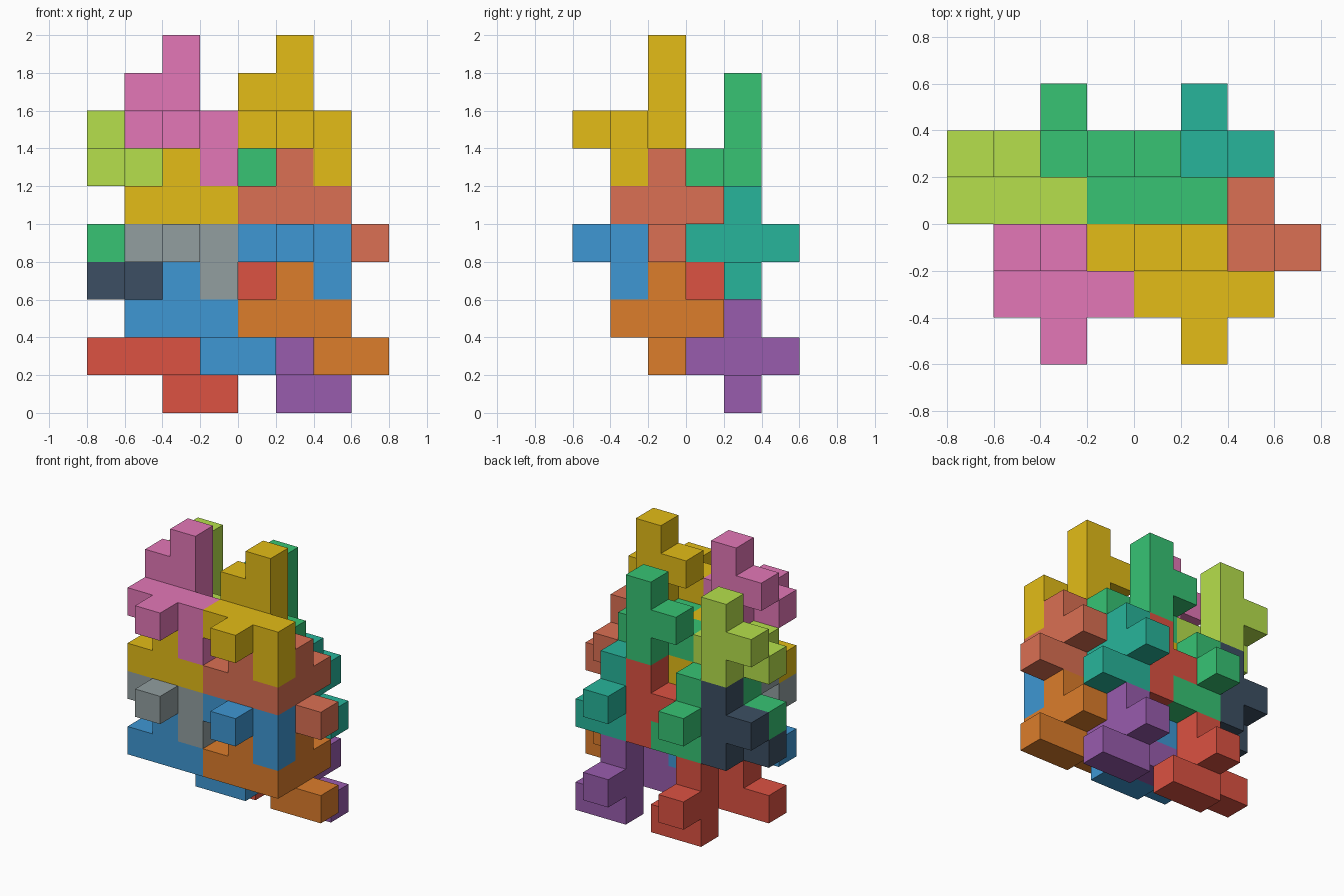
import bpy, bmesh
from mathutils import Vector

if "Cube" in bpy.data.objects:
    bpy.data.objects.remove(bpy.data.objects["Cube"])

CELL = 0.2

# Two nine-cube interlocking shapes, as grid cells (x, y, z)
HOOK_PIECE = [(0, -2, 7), (1, -2, 7), (2, -2, 7), (1, -3, 7), (2, -2, 6),
              (1, -1, 7), (1, -1, 8), (1, -1, 9), (0, -1, 8)]
BRANCH_PIECE = [(0, -2, 5), (1, -2, 5), (2, -2, 5), (1, -2, 6), (2, -1, 6),
                (2, -1, 5), (2, -1, 4), (3, -1, 4), (2, 0, 5)]

COLORS = {
    "yellow": "E3BC17", "pink": "E377B7", "blue": "3E97D3", "grey": "929FA0",
    "green": "37C474", "lime": "B6E04C", "red": "DC5242", "navy": "3C4F63",
    "coral": "DB7053", "orange": "DC7D2B", "teal": "27B59B", "purple": "995CAE",
}

# Colours by (row, layer, column): front/back, upper/lower, right/left
HOOK_COLORS = ["yellow", "pink", "blue", "grey", "green", "lime", "red", "navy"]
BRANCH_COLORS = ["coral", "yellow", "orange", "blue", "teal", "green", "purple", "red"]


def material(name):
    mat = bpy.data.materials.get(name)
    if mat is None:
        mat = bpy.data.materials.new(name)
        rgb = [int(COLORS[name][i:i + 2], 16) / 255 for i in (0, 2, 4)]
        mat.diffuse_color = [c / 12.92 if c < 0.04 else ((c + 0.055) / 1.055) ** 2.4
                             for c in rgb] + [1.0]
        mat.use_nodes = True
        mat.node_tree.nodes["Principled BSDF"].inputs["Base Color"].default_value = mat.diffuse_color
    return mat


def polycube(name, cells, offset, color):
    """Join unit cells into one shell without inner faces."""
    filled = set(cells)
    bm = bmesh.new()
    for cell in cells:
        center = Vector(cell) + Vector((0.5, 0.5, 0.5)) + Vector(offset)
        for axis in range(3):
            for sign in (-1, 1):
                step = [0, 0, 0]
                step[axis] = sign
                if tuple(c + s for c, s in zip(cell, step)) in filled:
                    continue
                corners = []
                for du, dv in ((-1, -1), (1, -1), (1, 1), (-1, 1)):
                    p = center + Vector(step) * 0.5
                    p[(axis + 1) % 3] += du * 0.5
                    p[(axis + 2) % 3] += dv * 0.5
                    corners.append(bm.verts.new(p * CELL))
                bm.faces.new(corners[::sign])
    bmesh.ops.remove_doubles(bm, verts=bm.verts, dist=0.001)
    bmesh.ops.dissolve_limit(bm, angle_limit=0.01, verts=bm.verts, edges=bm.edges)
    mesh = bpy.data.meshes.new(name)
    bm.to_mesh(mesh)
    bm.free()
    mesh.materials.append(material(color))
    bpy.context.collection.objects.link(bpy.data.objects.new(name, mesh))


# Repeat both shapes: 2 columns, 2 layers and 2 staggered rows
for kind, cells, colors in (("hook_piece", HOOK_PIECE, HOOK_COLORS),
                            ("branch_piece", BRANCH_PIECE, BRANCH_COLORS)):
    for n, color in enumerate(colors):
        row, layer, column = n // 4, n // 2 % 2, n % 2
        offset = (-3 * column - row, 2 * row, -3 * layer - row)
        place = "_".join((("front", "back")[row], ("upper", "lower")[layer],
                          ("right", "left")[column]))
        polycube(f"{kind}_{place}", cells, offset, color)
